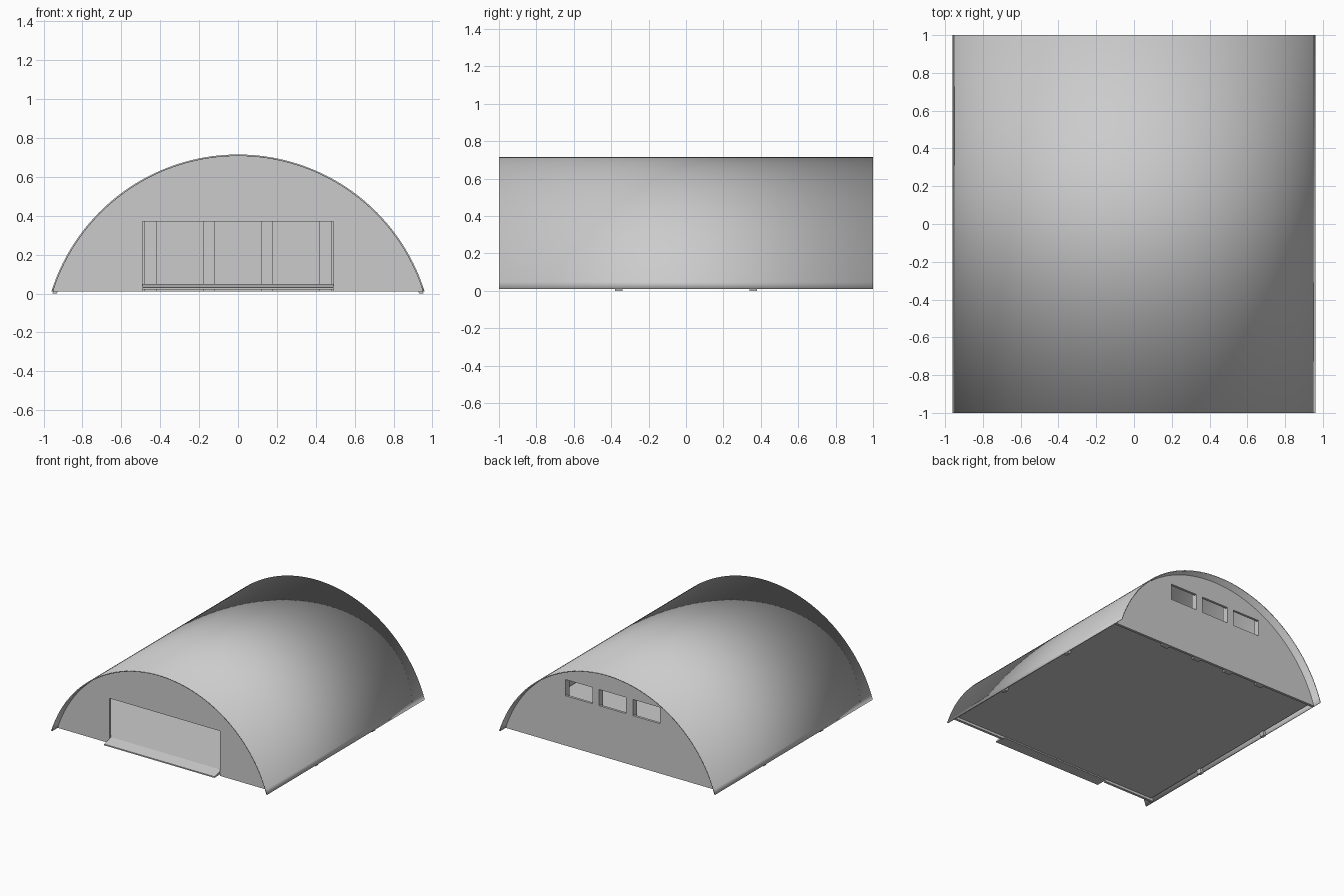
import bpy, bmesh, math

if "Cube" in bpy.data.objects:
    bpy.data.objects.remove(bpy.data.objects["Cube"])

R, CZ = 1.006, -0.291        # arch radius and centre height
T = 0.008                    # roof sheet thickness
WALL_Y = 0.93                # wall position, inside the roof overhang


def add_mesh(name, bm):
    bmesh.ops.recalc_face_normals(bm, faces=bm.faces)
    me = bpy.data.meshes.new(name)
    bm.to_mesh(me)
    bm.free()
    ob = bpy.data.objects.new(name, me)
    bpy.context.collection.objects.link(ob)
    return ob


def arc(r, z0, n=64):
    """Arch points from left to right, ending at height z0."""
    a = math.asin((z0 - CZ) / r)
    return [(-r * math.cos(t), CZ + r * math.sin(t))
            for t in (a + (math.pi - 2 * a) * i / n for i in range(n + 1))]


def arch_shell(name, r_out, r_in, y0, y1, z0, smooth):
    """Curved band swept along y."""
    bm = bmesh.new()
    rings = [[bm.verts.new((x, y, z)) for x, z in arc(r, z0)]
             for r, y in ((r_out, y0), (r_out, y1), (r_in, y1), (r_in, y0))]
    for k in range(4):
        a, b = rings[k], rings[(k + 1) % 4]
        for i in range(len(a) - 1):
            bm.faces.new((a[i], a[i + 1], b[i + 1], b[i]))
    for i in (0, -1):
        bm.faces.new([ring[i] for ring in rings])
    for f in bm.faces:
        f.smooth = smooth
    return add_mesh(name, bm)


def box(name, x0, x1, y0, y1, z0, z1):
    bm = bmesh.new()
    bmesh.ops.create_cube(bm, size=1)
    for v in bm.verts:
        v.co = ((x0 + x1) / 2 + v.co.x * (x1 - x0),
                (y0 + y1) / 2 + v.co.y * (y1 - y0),
                (z0 + z1) / 2 + v.co.z * (z1 - z0))
    return add_mesh(name, bm)


def end_wall(name, outline, holes, y, thick):
    """Upright filled profile with rectangular openings."""
    cu = bpy.data.curves.new(name, 'CURVE')
    cu.dimensions = '2D'
    cu.fill_mode = 'BOTH'
    cu.extrude = thick / 2
    rects = [[(a, c), (b, c), (b, d), (a, d)] for a, b, c, d in holes]
    for pts in [outline] + rects:
        sp = cu.splines.new('POLY')
        sp.points.add(len(pts) - 1)
        for p, (x, z) in zip(sp.points, pts):
            p.co = (x, z, 0, 1)
        sp.use_cyclic_u = True
    tmp = bpy.data.objects.new(name + "_curve", cu)
    bpy.context.collection.objects.link(tmp)
    dg = bpy.context.evaluated_depsgraph_get()
    me = bpy.data.meshes.new_from_object(tmp.evaluated_get(dg))
    bpy.data.objects.remove(tmp)
    for p in me.polygons:
        p.use_smooth = False
    ob = bpy.data.objects.new(name, me)
    bpy.context.collection.objects.link(ob)
    ob.rotation_euler.x = math.pi / 2
    ob.location.y = y


# arched roof, fully smooth including its rim
arch_shell("roof", R, R - T, -1, 1, 0.01, True)

# inner ribs whose feet reach the ground
for i, y in enumerate((-0.36, 0.36)):
    arch_shell(f"roof_rib_{i}", R - T, R - 0.03, y - 0.02, y + 0.02, 0.0, False)

# front wall with a doorway open down to the ground
D = 0.49
front = arc(R - T / 2, 0.01) + [(D, 0.01), (D, 0.37), (-D, 0.37), (-D, 0.01)]
end_wall("front_wall", front, [], -WALL_Y + 0.01, 0.02)

# back wall with three windows
windows = [(c - 0.12, c + 0.12, 0.41, 0.54) for c in (-0.3, 0, 0.3)]
end_wall("back_wall", arc(R - T / 2, 0.01), windows, WALL_Y - 0.01, 0.02)

# posts between and beside the windows
for i, x in enumerate((-0.45, -0.15, 0.15, 0.45)):
    box(f"back_post_{i}", x - 0.03, x + 0.03, WALL_Y - 0.05, WALL_Y - 0.02, 0.01, 0.56)

# floor slab
box("floor", -0.93, 0.93, -WALL_Y + 0.02, WALL_Y - 0.02, 0.03, 0.05)

# door sill, sloping down outward
sill = box("door_sill", -D, D, -1, -WALL_Y + 0.02, 0.02, 0.05)
for v in sill.data.vertices:
    if v.co.y < -0.95 and v.co.z > 0.04:
        v.co.z = 0.03
